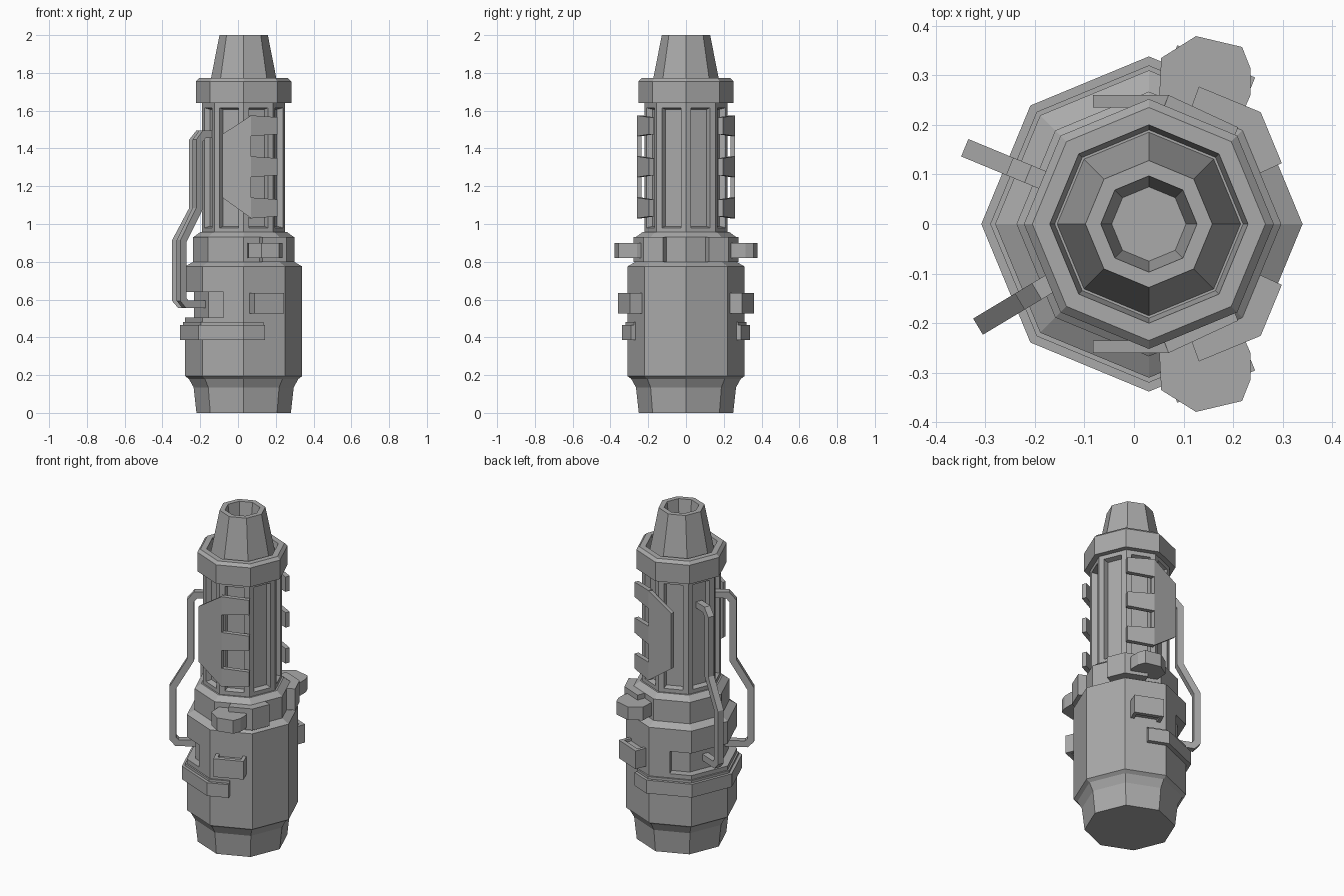
import bpy, bmesh, math
from mathutils import Vector

if "Cube" in bpy.data.objects:
    bpy.data.objects.remove(bpy.data.objects["Cube"])

CX = 0.03  # the main axis sits slightly off centre
STEP = math.pi / 4

grey = bpy.data.materials.new("plain_grey")
grey.use_nodes = True
grey.diffuse_color = (0.4, 0.4, 0.4, 1)
grey.node_tree.nodes["Principled BSDF"].inputs["Base Color"].default_value = grey.diffuse_color


def finish(name, bm):
    bmesh.ops.recalc_face_normals(bm, faces=bm.faces)
    mesh = bpy.data.meshes.new(name)
    bm.to_mesh(mesh)
    bm.free()
    mesh.materials.append(grey)
    obj = bpy.data.objects.new(name, mesh)
    bpy.context.collection.objects.link(obj)
    return obj


def polar(r, angle, z):
    return Vector((CX + r * math.cos(angle), r * math.sin(angle), z))


def lathe(profile):
    """Eight-sided turned solid from (radius, height) points, capped at both ends."""
    bm = bmesh.new()
    rings = [[bm.verts.new(polar(r, i * STEP, z)) for i in range(8)] for r, z in profile]
    for low, high in zip(rings, rings[1:]):
        for i in range(8):
            j = (i + 1) % 8
            bm.faces.new((low[i], low[j], high[j], high[i]))
    bm.faces.new(rings[0])
    bm.faces.new(rings[-1])
    return bm


def solid(name, base, offset):
    """Extrude a flat outline along an offset vector."""
    bm = bmesh.new()
    a = [bm.verts.new(p) for p in base]
    b = [bm.verts.new(Vector(p) + Vector(offset)) for p in base]
    bm.faces.new(a)
    bm.faces.new(b)
    for i in range(len(a)):
        j = (i + 1) % len(a)
        bm.faces.new((a[i], a[j], b[j], b[i]))
    return finish(name, bm)


def arc(name, r_in, r_out, start, end, z0, z1):
    """Piece of an octagonal ring between two angles in degrees."""
    corners = [a for a in range(-360, 361, 45) if start < a < end]
    angles = [math.radians(a) for a in [start, *corners, end]]

    def point(r, a):
        return polar(r * math.cos(STEP / 2) / math.cos(a % STEP - STEP / 2), a, z0)
    outline = [point(r_out, a) for a in angles] + [point(r_in, a) for a in reversed(angles)]
    return solid(name, outline, (0, 0, z1 - z0))


# Lower body with foot, shoulder and collar
body = finish("lower_body", lathe([
    (0.25, 0), (0.265, 0.135), (0.29, 0.18), (0.31, 0.195), (0.31, 0.775),
    (0.267, 0.8), (0.267, 0.93), (0.23, 0.957), (0.2, 0.957)]))

# Recess in the body behind the handles
cutter = arc("recess_cutter", 0.262, 0.45, 112, 248, 0.505, 0.64)
cutter.hide_render = True
cutter.hide_viewport = True
cut = body.modifiers.new("recess", "BOOLEAN")
cut.operation = "DIFFERENCE"
cut.object = cutter

# Upper tube with a sunken panel on each side
tube = lathe([(0.22, 0.95), (0.22, 1.645)])
sides = [f for f in tube.faces if abs(f.normal.z) < 0.5 and len(f.verts) == 4]
bmesh.ops.recalc_face_normals(tube, faces=tube.faces)
bmesh.ops.inset_individual(tube, faces=sides, thickness=0.03, use_even_offset=True)
bmesh.ops.inset_individual(tube, faces=sides, thickness=0.008, depth=-0.03, use_even_offset=True)
finish("panelled_tube", tube)

# Top ring, groove, tapered nozzle and its bore
finish("top_ring_and_nozzle", lathe([
    (0.2, 1.64), (0.252, 1.64), (0.252, 1.755), (0.235, 1.772), (0.2, 1.772),
    (0.19, 1.71), (0.185, 1.71), (0.128, 2), (0.097, 2), (0.075, 1.82)]))

# Band round the body, with a narrower upper lip
arc("body_band", 0.27, 0.338, 69, 291, 0.385, 0.465)
arc("band_lip", 0.27, 0.32, 69, 291, 0.465, 0.48)


def handle(name, degrees, width=0.038):
    path = [Vector(p) for p in [
        (0.18, 1.475), (0.255, 1.475), (0.285, 1.44), (0.285, 1.08),
        (0.383, 0.91), (0.383, 0.6), (0.36, 0.575), (0.24, 0.575)]]
    left, right = [], []
    for i, p in enumerate(path):
        before = (p - path[i - 1]).normalized() if i else (path[1] - p).normalized()
        after = (path[i + 1] - p).normalized() if i < len(path) - 1 else before
        mid = (before + after).normalized()
        side = Vector((-mid.y, mid.x)) * (width / 2 / mid.dot(before))
        left.append(p + side)
        right.append(p - side)
    a = math.radians(degrees)
    across = Vector((-math.sin(a), math.cos(a), 0)) * width
    outline = [polar(p.x, a, p.y) - across / 2 for p in left + right[::-1]]
    solid(name, outline, across)


handle("back_handle", 157.5)
handle("front_handle", 211)

# Parts mirrored front and back
for label, s in (("front", -1), ("back", 1)):
    # Guard plate with three tapered teeth wrapping the tube
    solid(label + "_guard_plate",
          [(x, s * 0.235, z) for x, z in ((-0.083, 1.14), (-0.083, 1.475), (0.07, 1.575), (0.07, 1.03))],
          (0, s * 0.025, 0))
    for n, z in enumerate((1.085, 1.303, 1.52)):
        root, tip = 0.055, 0.045
        solid(f"{label}_guard_tooth_{n + 1}",
              [(0.06, s * 0.235, z - root), (0.06, s * 0.235, z + root),
               (0.2, s * 0.17, z + tip), (0.2, s * 0.17, z - tip)],
              (0.01, s * 0.025, 0))

    # Collar clamp and its lug
    arc(label + "_clamp", 0.25, 0.319, *sorted((s * 24.6, s * 70)), 0.8, 0.93)
    lug = [(0.05, 0.24), (0.055, 0.335), (0.125, 0.379), (0.218, 0.357),
           (0.235, 0.314), (0.235, 0.26), (0.2, 0.18)]
    solid(label + "_lug", [(x, s * y, 0.82) for x, y in lug], (0, 0, 0.08))

    # Belt loop: outer plate on two side walls, open above and below
    a = s * math.radians(67.5)
    out = Vector((math.cos(a), math.sin(a), 0))
    along = Vector((-out.y, out.x, 0))
    base = polar(0.28, a, 0.525)
    loop = [(-0.085, 0), (-0.085, 0.075), (0.085, 0.075), (0.085, 0),
            (0.065, 0), (0.065, 0.05), (-0.065, 0.05), (-0.065, 0)]
    solid(label + "_belt_loop", [base + along * u + out * v for u, v in loop], (0, 0, 0.11))
    solid(label + "_belt_loop_core",
          [base + along * u + out * v for u, v in ((-0.07, 0), (-0.07, 0.055), (0.07, 0.055), (0.07, 0))]
          , (0, 0, 0.08)).location.z = 0.015
